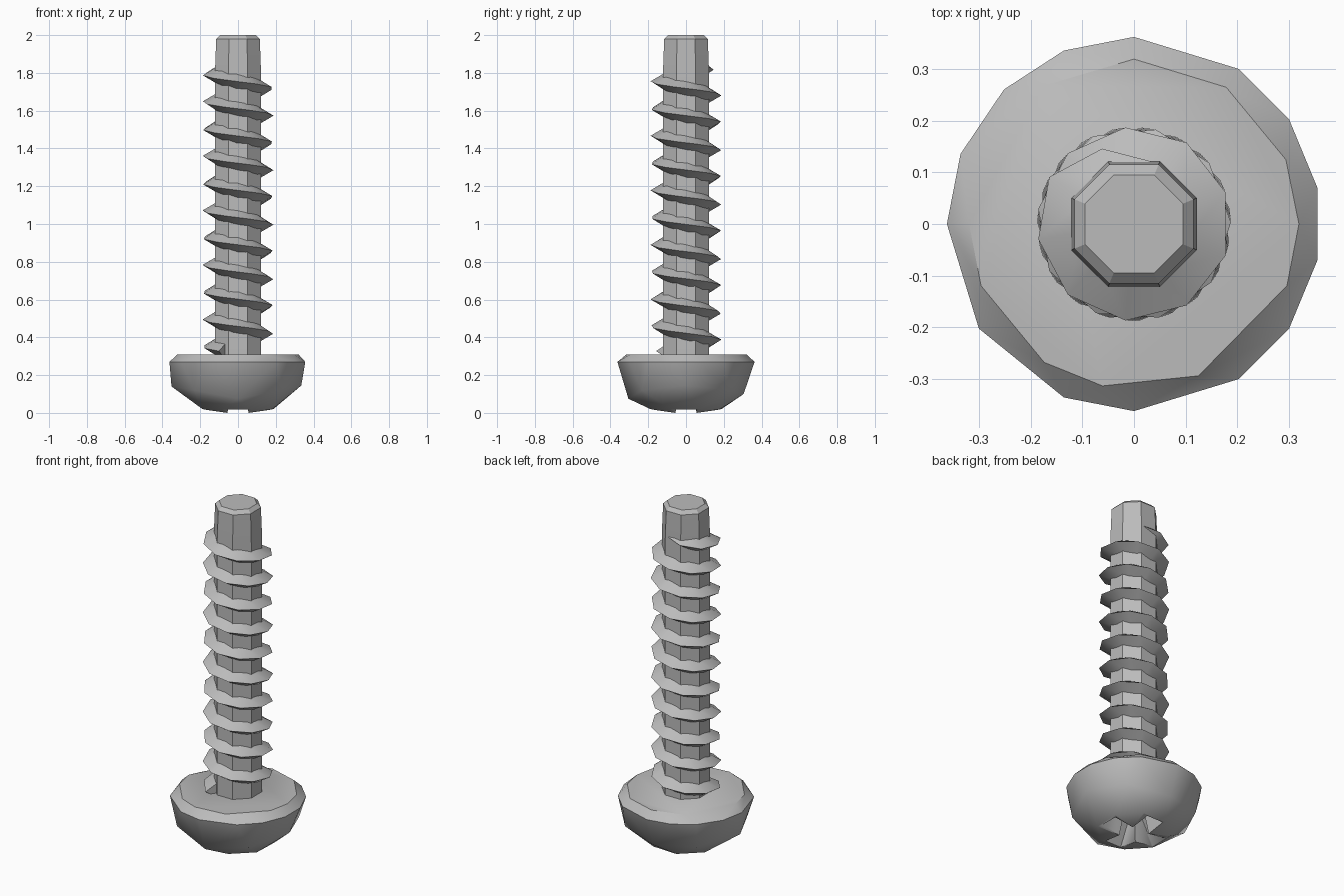
import bpy, bmesh
from math import sin, cos, radians
from mathutils import Vector

cube = bpy.data.objects.get("Cube")
if cube:
    bpy.data.objects.remove(cube)

steel = bpy.data.materials.new("grey_steel")
steel.use_nodes = True
steel.diffuse_color = (0.5, 0.5, 0.5, 1)
steel.node_tree.nodes["Principled BSDF"].inputs["Base Color"].default_value = (0.5, 0.5, 0.5, 1)


def polar(angle, r, z):
    a = radians(angle)
    return Vector((r * cos(a), r * sin(a), z))


def finish(name, bm, smooth_angle=30):
    bmesh.ops.recalc_face_normals(bm, faces=bm.faces[:])
    mesh = bpy.data.meshes.new(name)
    bm.to_mesh(mesh)
    bm.free()
    mesh.materials.append(steel)
    obj = bpy.data.objects.new(name, mesh)
    bpy.context.collection.objects.link(obj)
    bpy.ops.object.select_all(action='DESELECT')
    obj.select_set(True)
    bpy.context.view_layer.objects.active = obj
    bpy.ops.object.shade_smooth_by_angle(angle=radians(smooth_angle))
    return obj


def hull(name, points, smooth_angle=30):
    bm = bmesh.new()
    for p in points:
        bm.verts.new(p)
    result = bmesh.ops.convex_hull(bm, input=bm.verts[:])
    loose = {v for v in result["geom_interior"] + result["geom_unused"]
             if isinstance(v, bmesh.types.BMVert) and not v.link_faces}
    bmesh.ops.delete(bm, geom=list(loose), context='VERTS')
    bmesh.ops.dissolve_limit(bm, angle_limit=radians(1), verts=bm.verts[:], edges=bm.edges[:])
    return finish(name, bm, smooth_angle)


# Head: irregular low-poly pan shape, widest just below its flat bearing face
bearing = [90, 56, 23, 0, -22, -67, -101, -123, -158, 180, 123]
rim = [90, 56, 34, 11, -11, -34, -56, -90, -112, -146, 180, 158, 134, 112]
points = [polar(a, 0.32, 0.31) for a in bearing] + [polar(a, 0.363, 0.27) for a in rim]
points += [polar(180, 0.352, 0.14), polar(0, 0.335, 0.145),
           polar(-90, 0.305, 0.075), polar(90, 0.305, 0.1)]
points += [polar(a, 0.33, 0.12) for a in (45, 135, -45, -135)]
points += [polar(a * 45 + 20, 0.2, 0.02) for a in range(8)]
points += [polar(a * 45, 0.08, 0) for a in range(8)]
head = hull("head", points)

# Tapered cross recess in the underside of the head
for name, turn in (("recess_cutter_x", 0), ("recess_cutter_y", 90)):
    arm = []
    for z, length, width in ((-0.02, 0.2, 0.058), (0.2, 0.05, 0.03)):
        for sx in (-1, 1):
            for sy in (-1, 1):
                v = Vector((sx * length, sy * width, z))
                arm.append(v if not turn else Vector((-v.y, v.x, z)))
    cutter = hull(name, arm)
    cutter.hide_render = True
    cutter.hide_viewport = True
    cutter.display_type = 'WIRE'
    cut = head.modifiers.new(name, 'BOOLEAN')
    cut.operation = 'DIFFERENCE'
    cut.solver = 'EXACT'
    cut.object = cutter

# Shank: eight-sided bar with a slight taper and a chamfered end
points = []
for z, r in ((0.28, 0.132), (1.8, 0.132), (1.98, 0.125), (2.0, 0.103)):
    points += [polar(22.5 + 45 * i, r, z) for i in range(8)]
hull("shank", points, 20)

# Thread: sharp ridge descending around the shank, fading at both ends
bm = bmesh.new()
start, step, count, pitch = 75, 38, 100, 0.144
rings = []
for i in range(count):
    angle = start + step * i
    z = 1.79 - pitch * (angle - 180) / 360
    if z < 0.3:
        break
    fade = min(1, 0.15 + i * 0.45)
    r = 0.115 + 0.073 * fade
    half = 0.048 * max(fade, 0.4)
    rings.append([bm.verts.new(polar(angle, *p))
                  for p in ((0.105, z + half), (r, z), (0.105, z - half))])
for a, b in zip(rings, rings[1:]):
    for j in range(3):
        k = (j + 1) % 3
        bm.faces.new((a[j], a[k], b[k], b[j]))
bm.faces.new(rings[0])
bm.faces.new(rings[-1])
finish("thread", bm, 30)
